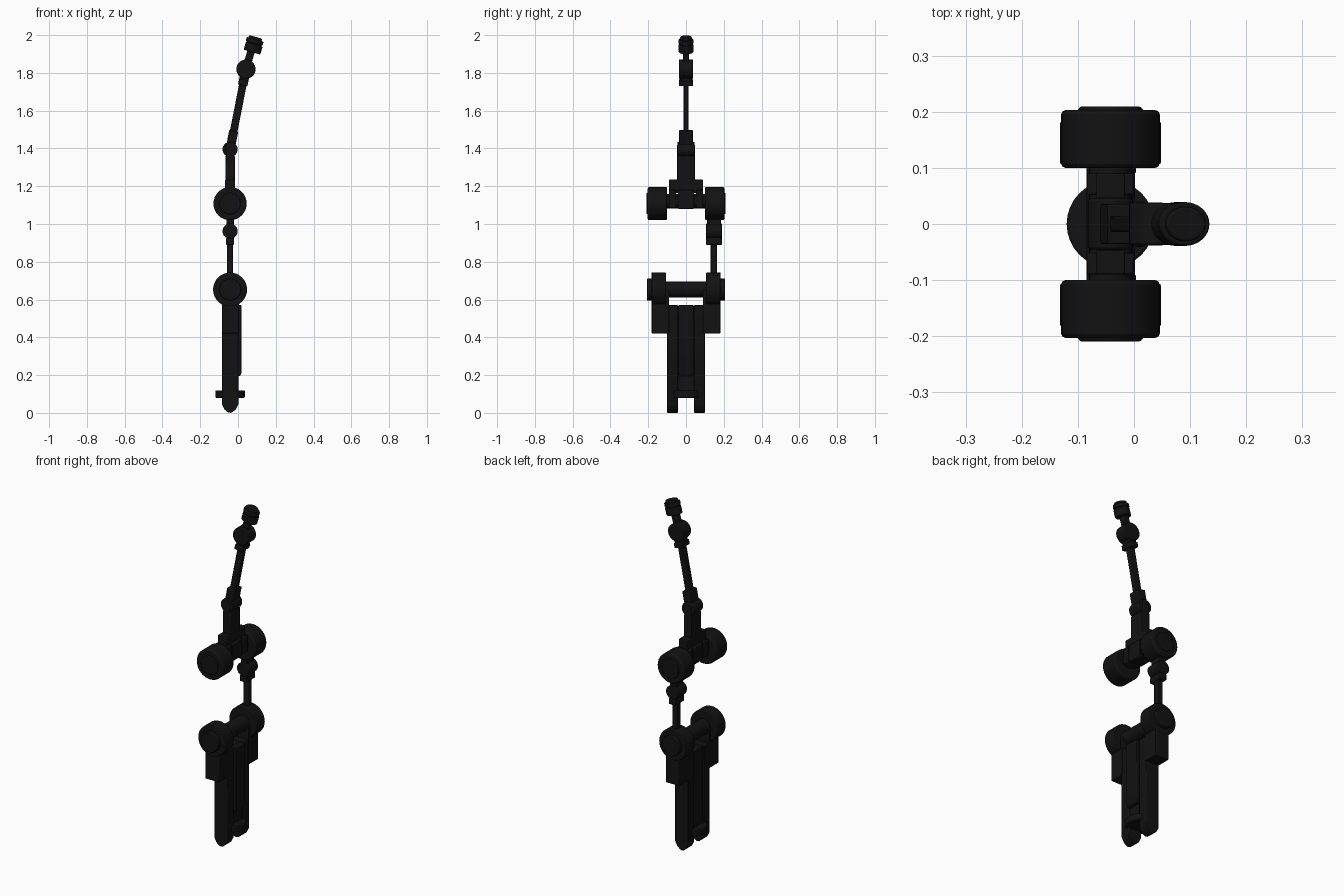
import bpy, bmesh
from math import radians, pi
from mathutils import Matrix, Vector

if "Cube" in bpy.data.objects:
    bpy.data.objects.remove(bpy.data.objects["Cube"])

CX = -0.042                      # x of the arm's main plane
black = bpy.data.materials.new("black_metal")
black.diffuse_color = (0.006, 0.006, 0.006, 1)
black.use_nodes = True
black.node_tree.nodes["Principled BSDF"].inputs["Base Color"].default_value = black.diffuse_color
I = Matrix.Identity(4)


def finish(name, bm, bevel, m):
    bmesh.ops.recalc_face_normals(bm, faces=bm.faces)
    me = bpy.data.meshes.new(name)
    bm.to_mesh(me)
    bm.free()
    ob = bpy.data.objects.new(name, me)
    bpy.context.collection.objects.link(ob)
    ob.matrix_world = m
    me.materials.append(black)
    if bevel:
        b = ob.modifiers.new("edge", 'BEVEL')
        b.width, b.segments, b.limit_method = bevel, 2, 'ANGLE'
    bpy.ops.object.select_all(action='DESELECT')
    ob.select_set(True)
    bpy.context.view_layer.objects.active = ob
    bpy.ops.object.shade_smooth_by_angle(angle=radians(35))
    return ob


def box(name, x, y, z, bevel=0.004, m=I):
    bm = bmesh.new()
    size = Matrix.Diagonal((x[1] - x[0], y[1] - y[0], z[1] - z[0], 1))
    mid = Matrix.Translation(Vector((sum(x), sum(y), sum(z))) / 2)
    bmesh.ops.create_cube(bm, size=1, matrix=mid @ size)
    return finish(name, bm, bevel, m)


def cyl(name, r, a, b, at=(0, 0), axis='Y', bevel=0.004, m=I, squash=1.0):
    """Cylinder from a to b along an axis; at = (x, z) for Y, (x, y) for Z."""
    bm = bmesh.new()
    bmesh.ops.create_cone(bm, cap_ends=True, segments=32, radius1=r, radius2=r, depth=b - a)
    mid = (a + b) / 2
    if axis == 'Y':
        t = Matrix.Translation((at[0], mid, at[1])) @ Matrix.Rotation(pi / 2, 4, 'X')
    else:
        t = Matrix.Translation((at[0], at[1], mid)) @ Matrix.Diagonal((1, squash, 1, 1))
    bm.transform(t)
    return finish(name, bm, bevel, m)


def prism(name, pts, y, bevel=0.003):
    bm = bmesh.new()
    f = bm.faces.new([bm.verts.new((px, y[0], pz)) for px, pz in pts])
    g = bmesh.ops.extrude_face_region(bm, geom=[f])
    bmesh.ops.translate(bm, vec=(0, y[1] - y[0], 0),
                        verts=[v for v in g['geom'] if isinstance(v, bmesh.types.BMVert)])
    return finish(name, bm, bevel, I)


def side(s, a, b):
    return tuple(sorted((s * a, s * b)))


# base: two pointed rails, web, front panel, bottom disc
rail = [(-0.085, 0.57), (-0.085, 0.045), (-0.072, 0.018), (-0.055, 0.004), (CX, 0.0),
        (-0.03, 0.004), (-0.012, 0.018), (0.002, 0.045), (0.002, 0.57)]
for s, n in ((1, "right"), (-1, "left")):
    prism("base_rail_" + n, rail, side(s, 0.043, 0.10))
box("base_web", (-0.076, -0.008), (-0.05, 0.05), (0.08, 0.568))
prism("base_panel", [(-0.02, 0.57), (-0.02, 0.195), (0.010, 0.195), (0.018, 0.21), (0.018, 0.57)],
      (-0.041, 0.041))
cyl("base_disc", 0.078, 0.08, 0.118, (CX, 0), 'Z')

# shoulder bracket, lugs, caps and cross shaft
for s, n in ((1, "right"), (-1, "left")):
    box("shoulder_arm_" + n, (-0.085, 0.004), side(s, 0.09, 0.182), (0.42, 0.65))
    cyl("shoulder_lug_" + n, 0.09, *side(s, 0.106, 0.183), (CX, 0.653))
    cyl("shoulder_cap_" + n, 0.058, *side(s, 0.17, 0.207), (CX, 0.653))
cyl("shoulder_shaft", 0.043, -0.11, 0.11, (CX, 0.653))

# side link with its knuckle
LY = 0.148
box("side_link_rod", (CX - 0.016, CX + 0.016), (LY - 0.017, LY + 0.017), (0.70, 0.91))
box("side_link_collar", (CX - 0.022, CX + 0.022), (LY - 0.043, LY + 0.043), (0.89, 0.925))
box("side_link_neck", (CX - 0.02, CX + 0.02), (LY - 0.036, LY + 0.036), (0.91, 1.05))
cyl("side_link_knuckle", 0.04, LY - 0.043, LY + 0.043, (CX, 0.962))

# elbow drums, shaft and fork
for s, n in ((1, "right"), (-1, "left")):
    cyl("elbow_drum_" + n, 0.088, *side(s, 0.10, 0.203), (CX, 1.108), bevel=0.008)
    cyl("elbow_cap_" + n, 0.056, *side(s, 0.19, 0.209), (CX, 1.108))
    box("elbow_fork_" + n, (CX - 0.042, CX + 0.042), side(s, 0.052, 0.09), (1.085, 1.18))
cyl("elbow_shaft", 0.038, -0.11, 0.11, (CX, 1.12))
box("elbow_core", (CX - 0.042, CX + 0.042), (-0.042, 0.042), (1.08, 1.18))
box("elbow_yoke", (CX - 0.026, CX + 0.026), (-0.09, 0.09), (1.165, 1.235))

# forearm column and its knuckle
box("forearm", (CX - 0.025, CX + 0.025), (-0.047, 0.047), (1.20, 1.36))
for s, n in ((1, "right"), (-1, "left")):
    box("forearm_tine_" + n, (CX - 0.022, CX + 0.022), side(s, 0.02, 0.047), (1.34, 1.42))
cyl("forearm_knuckle", 0.04, -0.045, 0.045, (CX, 1.395))

# tilted upper rod
up = Matrix.Translation((CX, 0, 1.395)) @ Matrix.Rotation(radians(11.2), 4, 'Y')
box("upper_socket", (-0.024, 0.024), (-0.036, 0.036), (0.0, 0.10), m=up)
box("upper_rod", (-0.02, 0.02), (-0.014, 0.014), (0.08, 0.40), m=up)
box("upper_collar", (-0.025, 0.025), (-0.038, 0.038), (0.345, 0.375), m=up)
box("upper_tongue", (-0.025, 0.025), (-0.028, 0.028), (0.37, 0.42), m=up)
cyl("wrist_knuckle", 0.051, -0.037, 0.037, (0, 0.433), m=up)

# tilted head on the wrist
hd = Matrix.Translation((0.042, 0, 1.82)) @ Matrix.Rotation(radians(16), 4, 'Y')
box("wrist_neck", (-0.02, 0.02), (-0.016, 0.016), (0.0, 0.12), m=hd)
cyl("head", 0.046, 0.095, 0.138, (0.006, 0), 'Z', m=hd, squash=0.85)
cyl("head_ring", 0.046, 0.142, 0.165, (0.004, 0), 'Z', m=hd, squash=0.85)
cyl("head_core", 0.041, 0.11, 0.16, (0.004, 0), 'Z', m=hd, squash=0.85, bevel=0)
cyl("head_cap", 0.036, 0.155, 0.178, (0.003, 0), 'Z', m=hd, squash=0.85)
